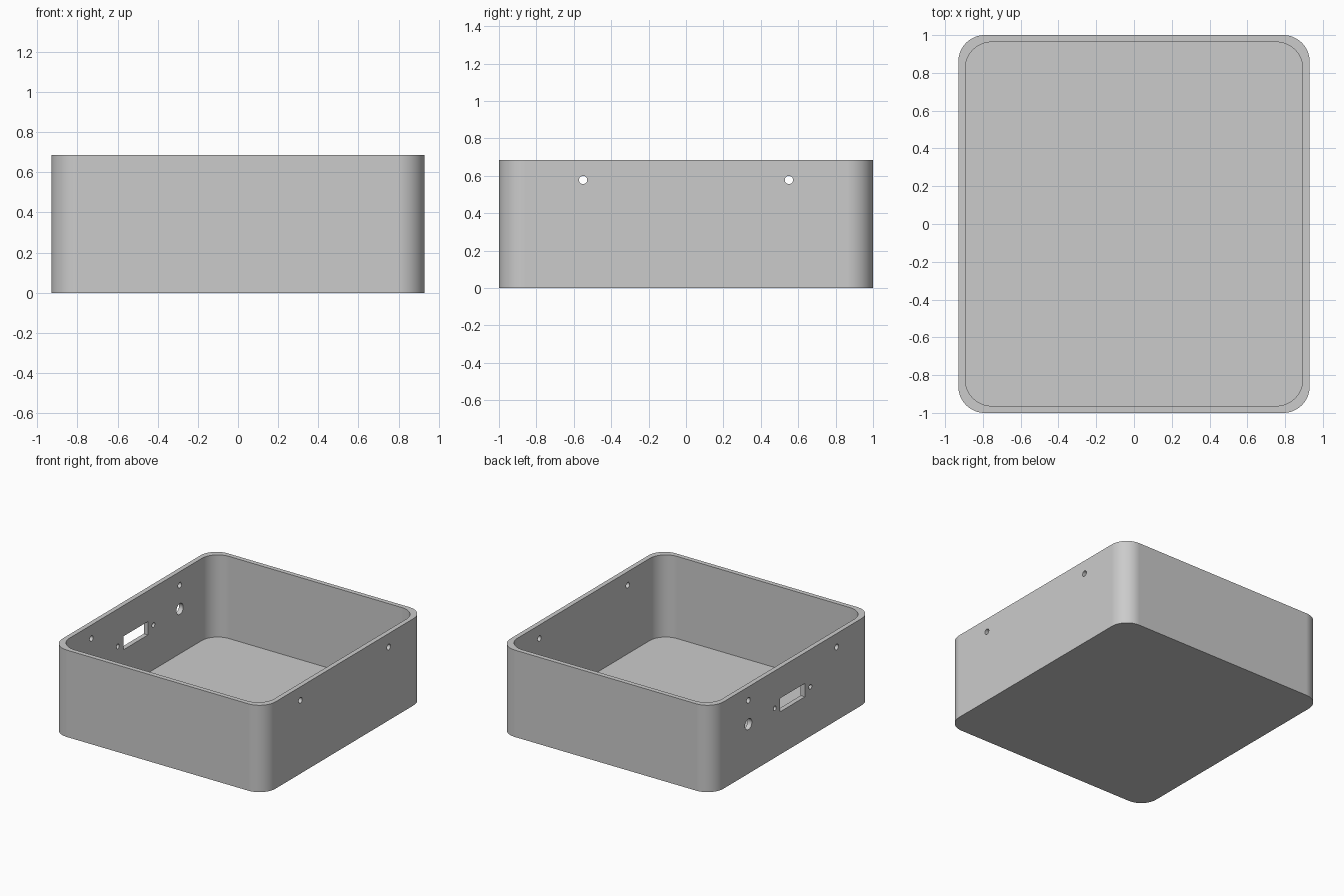
import bpy, bmesh
from math import sin, cos, pi, radians
from mathutils import Matrix, Vector

HALF_X, HALF_Y, HEIGHT = 0.93, 1.0, 0.685
WALL, RADIUS, STEPS = 0.037, 0.14, 16

cube = bpy.data.objects.get("Cube")
if cube:
    bpy.data.objects.remove(cube, do_unlink=True)

grey = bpy.data.materials.new("plain grey")
grey.use_nodes = True
grey.diffuse_color = (0.6, 0.6, 0.6, 1)
bsdf = next(n for n in grey.node_tree.nodes if n.type == 'BSDF_PRINCIPLED')
bsdf.inputs["Base Color"].default_value = grey.diffuse_color


def make_object(name, bm):
    bmesh.ops.recalc_face_normals(bm, faces=bm.faces[:])
    mesh = bpy.data.meshes.new(name)
    bm.to_mesh(mesh)
    bm.free()
    mesh.materials.append(grey)
    obj = bpy.data.objects.new(name, mesh)
    bpy.context.collection.objects.link(obj)
    return obj


def rounded_loop(bm, inset, z):
    """Ring of vertices around a rounded rectangle."""
    cx, cy = HALF_X - inset - RADIUS, HALF_Y - inset - RADIUS
    ring = []
    for corner, (sx, sy) in enumerate([(1, 1), (-1, 1), (-1, -1), (1, -1)]):
        for i in range(STEPS + 1):
            a = (corner + i / STEPS) * pi / 2
            ring.append(bm.verts.new((sx * cx + RADIUS * cos(a),
                                      sy * cy + RADIUS * sin(a), z)))
    return ring


# Open tray: base, outer wall, rim, inner wall, floor
bm = bmesh.new()
rings = [rounded_loop(bm, 0, 0), rounded_loop(bm, 0, HEIGHT),
         rounded_loop(bm, WALL, HEIGHT), rounded_loop(bm, WALL, WALL)]
for low, high in zip(rings, rings[1:]):
    for i in range(len(low)):
        j = (i + 1) % len(low)
        bm.faces.new((low[i], low[j], high[j], high[i]))
bm.faces.new(rings[0])
bm.faces.new(rings[-1])
tray = make_object("tray", bm)

# Cutter for the wall openings
bm = bmesh.new()


def drill(x, y, z, radius, sides=32):
    place = Matrix.Translation((x, y, z)) @ Matrix.Rotation(radians(90), 4, 'Y')
    bmesh.ops.create_cone(bm, cap_ends=True, segments=sides, radius1=radius,
                          radius2=radius, depth=0.2, matrix=place)


PORT_Z = 0.39
for y in (-0.55, 0.55):
    for x in (-HALF_X, HALF_X):
        drill(x, y, 0.578, 0.022)           # lid screw holes
for y in (-0.222, 0.222):
    drill(-HALF_X, y, PORT_Z, 0.018)        # port screw holes
drill(-HALF_X, 0.55, PORT_Z, 0.043)         # cable hole
slot = Matrix.Translation((-HALF_X, 0, PORT_Z)) @ Matrix.Diagonal((0.2, 0.308, 0.106, 1))
bmesh.ops.create_cube(bm, size=1, matrix=slot)   # port slot
cutter = make_object("opening_cutter", bm)
cutter.hide_render = True

# Cut the openings and keep the result as plain mesh
cut = tray.modifiers.new("openings", 'BOOLEAN')
cut.operation, cut.solver, cut.object = 'DIFFERENCE', 'EXACT', cutter
graph = bpy.context.evaluated_depsgraph_get()
result = bpy.data.meshes.new_from_object(tray.evaluated_get(graph))
tray.modifiers.clear()
tray.data = result
bpy.data.objects.remove(cutter, do_unlink=True)

# Smooth corners and holes, flat walls
for o in bpy.context.selected_objects:
    o.select_set(False)
tray.select_set(True)
bpy.context.view_layer.objects.active = tray
bpy.ops.object.shade_smooth_by_angle(angle=radians(30))
weighted = tray.modifiers.new("flat walls", 'WEIGHTED_NORMAL')
weighted.keep_sharp = True
